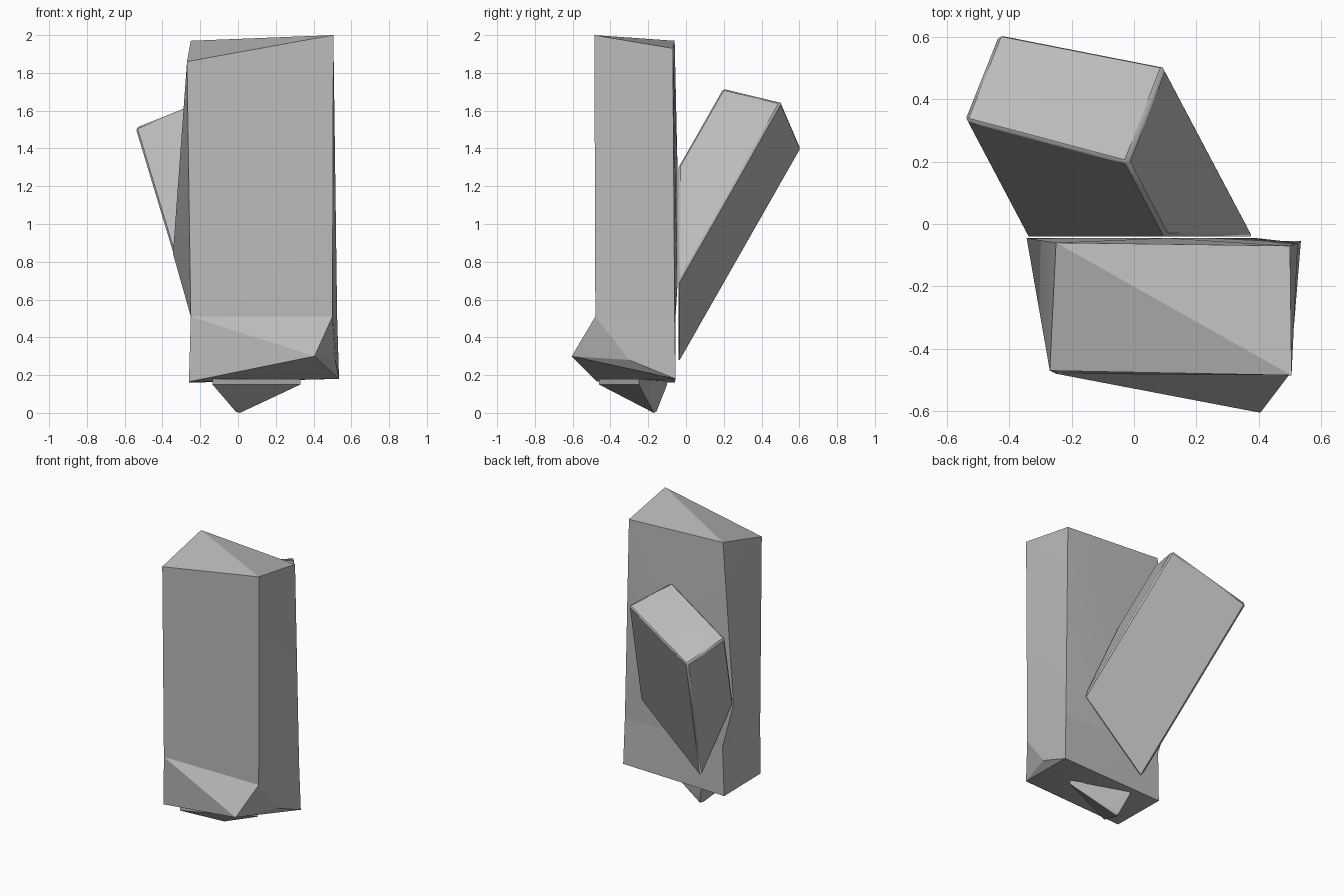
import bpy, bmesh, math
from mathutils import Vector

default = bpy.data.objects.get("Cube")
if default:
    bpy.data.objects.remove(default, do_unlink=True)

# Single stone colour
stone = bpy.data.materials.new("pale_grey_stone")
grey = (0.5, 0.5, 0.5, 1)
stone.use_nodes = True
stone.diffuse_color = grey
stone.node_tree.nodes["Principled BSDF"].inputs["Base Color"].default_value = grey


def hull(name, points, bevel=0.0):
    """Build a faceted block as the convex wrap of its corners."""
    bm = bmesh.new()
    for p in points:
        bm.verts.new(p)
    result = bmesh.ops.convex_hull(bm, input=bm.verts)
    loose = [v for v in result["geom_interior"] if isinstance(v, bmesh.types.BMVert)]
    bmesh.ops.delete(bm, geom=loose, context="VERTS")
    bmesh.ops.dissolve_limit(bm, angle_limit=math.radians(1),
                             verts=bm.verts[:], edges=bm.edges[:])
    bmesh.ops.recalc_face_normals(bm, faces=bm.faces)
    mesh = bpy.data.meshes.new(name)
    bm.to_mesh(mesh)
    bm.free()
    mesh.materials.append(stone)
    obj = bpy.data.objects.new(name, mesh)
    bpy.context.collection.objects.link(obj)
    if bevel:
        mod = obj.modifiers.new("worn_edges", "BEVEL")
        mod.width = bevel
        mod.segments = 1
        mod.limit_method = "ANGLE"
        mod.angle_limit = math.radians(40)
    bpy.ops.object.select_all(action="DESELECT")
    obj.select_set(True)
    bpy.context.view_layer.objects.active = obj
    bpy.ops.object.shade_smooth_by_angle(angle=math.radians(20))
    return obj


# Leaning slab: four top corners swept along one axis
axis = Vector((0.28, -0.53, -0.93))
low_back = Vector((-0.435, 0.61, 1.4))
right_back = Vector((0.1, 0.505, 1.645))
front_right = Vector((-0.02, 0.195, 1.72))
left_front = Vector((-0.545, 0.335, 1.51))
top = [low_back, right_back, front_right, left_front]


def at_y(corner, y):
    """Follow a slab edge down to a given depth."""
    return corner + axis * ((y - corner.y) / axis.y)


seam = [at_y(c, -0.04) for c in top]
hull("leaning_slab", top + seam, 0.012)

# Upright block: sloped cap, shoulder edge and a bulge where the slab enters
shoulder = [(-0.25, -0.48, 0.51), (0.5, -0.48, 0.51),
            (-0.25, -0.055, 0.51), (0.525, -0.06, 0.51)]
cap = [(-0.27, -0.47, 1.86), (0.505, -0.485, 2),
       (0.5, -0.07, 1.93), (-0.25, -0.06, 1.97)]
bulge = [at_y(c, -0.045) for c in (left_front, right_back, front_right)]
hull("upright_block", cap + shoulder + bulge)

# Base block: slab corner breaks through its front
floor = [(-0.26, -0.47, 0.165), (-0.26, -0.06, 0.16), (0.535, -0.055, 0.18)]
knees = [(0.405, -0.605, 0.3), (0.515, -0.3, 0.28)]
hull("base_block", shoulder + floor + knees)

# Foot spike: lowest slab corner below the base
rim = [(-0.135, -0.46, 0.15), (0.33, -0.25, 0.15), (-0.05, -0.1, 0.15)]
tip = [(0.01, -0.17, 0), (-0.01, -0.18, 0.005), (0, -0.155, 0.01)]
collar = [Vector(p) + Vector((0, 0, 0.03)) for p in rim]
hull("foot_spike", rim + tip + collar)
